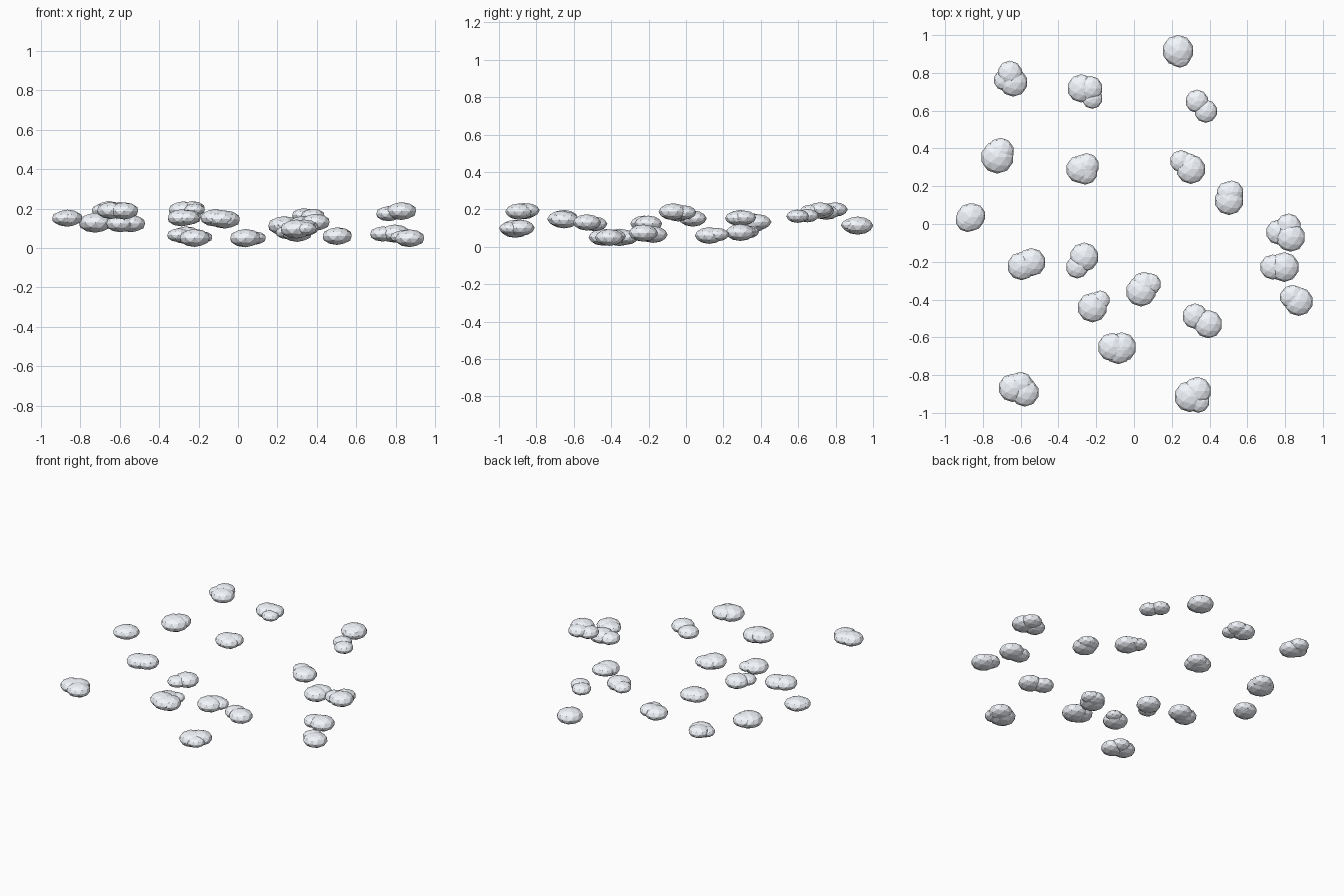
import bpy, bmesh
from mathutils import Matrix

FLAT = 0.58   # vertical squash of every puff
SWELL = 1.04  # overall puff size

white = bpy.data.materials.new("cloud_white")
white.diffuse_color = (0.90, 0.93, 0.98, 1)


def cloud(n, x, y, z, *puffs):
    """One low-poly cloud: overlapping squashed icospheres.
    Each puff is (dx, dy, radius, dz) in hundredths of a unit."""
    bm = bmesh.new()
    for dx, dy, r, dz in puffs:
        m = (Matrix.Translation((dx / 100, dy / 100, dz / 100))
             @ Matrix.Diagonal((1, 1, FLAT, 1)))
        bmesh.ops.create_icosphere(bm, subdivisions=2, radius=r * SWELL / 100, matrix=m)
    me = bpy.data.meshes.new(f"cloud_{n}")
    bm.to_mesh(me)
    bm.free()
    me.materials.append(white)
    ob = bpy.data.objects.new(f"cloud_{n}", me)
    ob.location = (x + 0.003, y - 0.006, z - 0.002)
    bpy.context.collection.objects.link(ob)


# back rows
cloud(1, -0.66, 0.78, 0.193, (0, 2.4, 6.4, 0.8), (1.8, -2.4, 7.3, -0.3), (-3, -1.2, 5.4, 0))
cloud(2, -0.27, 0.72, 0.195, (-1.2, 0.4, 7.2, 0), (3.5, 0.4, 6.4, 0.6), (4.6, -4.9, 5.3, 0))
cloud(3, 0.23, 0.92, 0.115, (0, 0.4, 8.0, 0), (0.9, -2.6, 5.8, 0.3), (-0.5, 2.2, 5.9, 0.3))
cloud(4, 0.35, 0.63, 0.165, (-2, 2.6, 5.9, 0.3), (2.7, -2.7, 5.9, 0))
cloud(5, -0.72, 0.36, 0.13, (-0.6, 0, 8.4, 0), (1, 3.1, 6.9, 0.4))
cloud(6, -0.27, 0.30, 0.155, (-1.8, -0.4, 7.2, 0), (1.6, 1.5, 6.4, 0.2), (0.9, -2, 6.3, 0))
cloud(7, 0.28, 0.31, 0.078, (-3.5, 2.9, 5.6, 0.3), (1.8, -1.4, 7.5, 0), (0.2, 1.2, 5.8, 0.3))
cloud(8, 0.50, 0.15, 0.065, (0, -2.0, 7.4, -0.3), (1.5, 2.5, 5.9, 0.2), (-0.5, 1.9, 6.0, 0.2))
# middle rows
cloud(9, -0.87, 0.04, 0.153, (0.2, 0.2, 7.2, 0), (1.6, 1.1, 6.2, 0), (-1.4, -1.2, 6.2, 0))
cloud(10, -0.57, -0.21, 0.125, (-2.9, -0.7, 7.2, 0), (2.4, 1.4, 7.2, 0), (3.4, 0.4, 5.9, 0))
cloud(11, -0.28, -0.19, 0.067, (1.3, 2.1, 7.4, 0), (-2.4, -3.2, 5.8, 0))
cloud(12, 0.80, -0.04, 0.185, (-3.8, 0.3, 6.4, -0.9), (1.5, 3.5, 6.4, 0), (2.6, -2.3, 7.5, 0.4))
cloud(13, 0.77, -0.22, 0.073, (-3.9, -0.2, 6.4, 0), (2.2, -0.2, 7.6, 0.2))
cloud(14, 0.86, -0.40, 0.053, (-2.4, 2.4, 5.8, 0.5), (0.8, -0.4, 7.4, -0.2), (-3.7, 1.9, 5.3, 0.4))
# front rows
cloud(15, 0.04, -0.34, 0.052, (-0.6, -1.1, 7.7, 0), (4.2, 2.8, 5.6, 0), (1, 2.3, 6.7, 0))
cloud(16, -0.21, -0.43, 0.053, (-1.3, -0.6, 7.6, 0), (2.8, 3.3, 4.9, 0.3))
cloud(17, 0.36, -0.51, 0.127, (-4, 2.8, 6.5, -0.3), (3.0, -1.4, 7.2, 0.5))
cloud(18, -0.09, -0.65, 0.15, (-2.9, 0.4, 7.3, 0.5), (2.1, 0.4, 7.6, -0.4), (0.3, -0.9, 7.4, 0))
cloud(19, -0.61, -0.87, 0.19, (-3.6, 0.8, 7.2, 0.2), (0.6, 2.7, 6.4, 0.6), (2.9, -1.6, 7.2, 0))
cloud(20, 0.32, -0.90, 0.10, (-2.7, -0.7, 8.0, -0.2), (1.2, 2.2, 7.2, 0.3), (1.7, -3.3, 5.8, 0))
